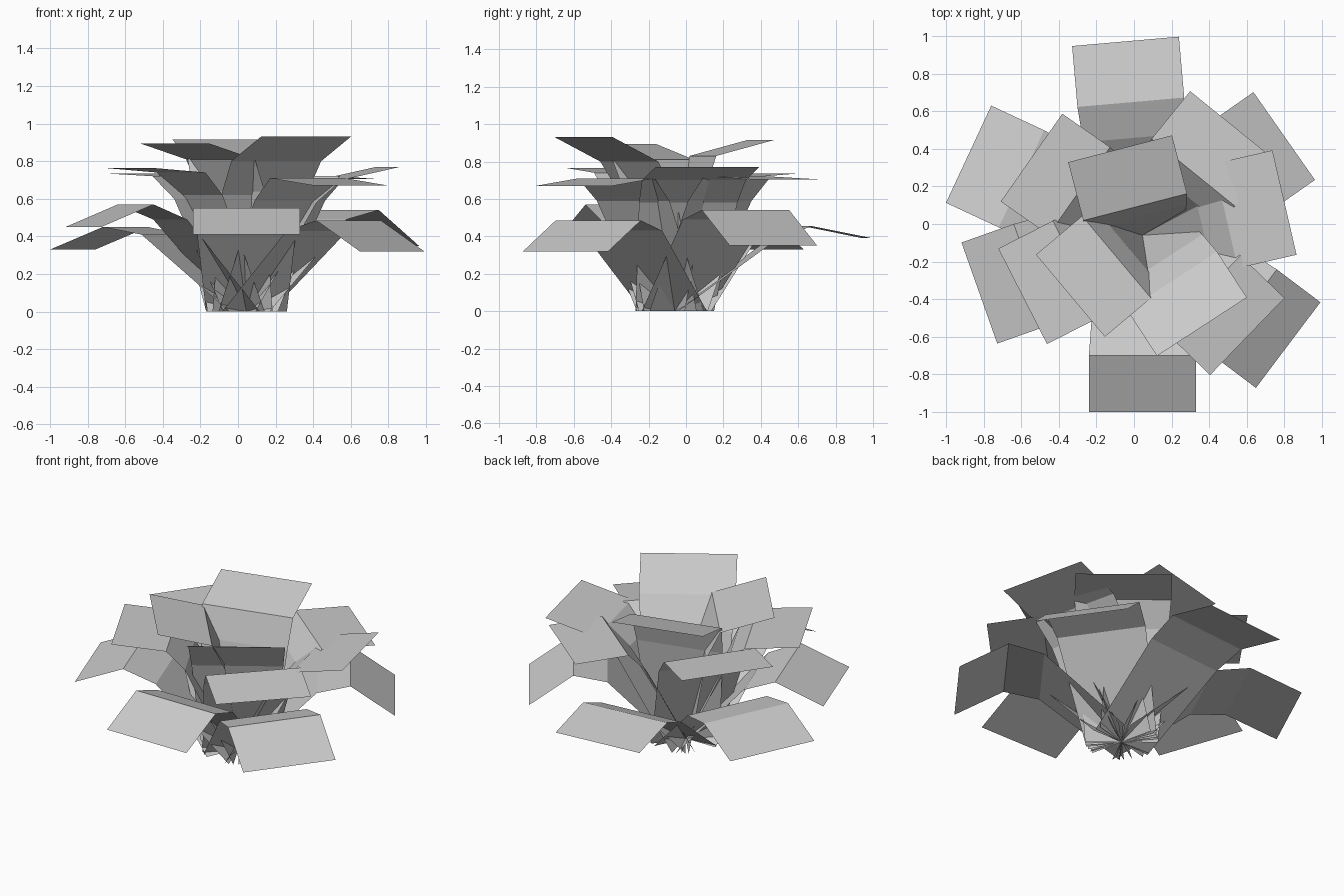
import bpy, math
from mathutils import Vector

if "Cube" in bpy.data.objects:
    bpy.data.objects.remove(bpy.data.objects["Cube"])

PIVOT = Vector((0.045, -0.06, 0))
HALF = (0.215, 0.27, 0.285, 0.285)   # half width at root, two folds, tip

def leaf(name, azimuth, *folds):
    """Bent flat card growing from the pivot; folds are (radius, height)."""
    a = math.radians(azimuth)
    out = Vector((math.cos(a), math.sin(a), 0))
    side = Vector((-math.sin(a), math.cos(a), 0))
    verts = []
    for (r, z), w in zip(((0, 0),) + folds, HALF):
        c = PIVOT + out * r + Vector((0, 0, z))
        verts += [c + side * w, c - side * w]
    faces = [(2 * i, 2 * i + 1, 2 * i + 3, 2 * i + 2) for i in range(3)]
    mesh = bpy.data.meshes.new(name)
    mesh.from_pydata(verts, [], faces)
    bpy.context.collection.objects.link(bpy.data.objects.new(name, mesh))

# drooping outer ring, arched middle ring, upright inner ring
rings = {
    "outer_leaf": [
        (-90, (.44, .48), (.64, .55), (.94, .41)),
        (-37, (.47, .43), (.68, .485), (.97, .32)),
        (35, (.46, .49), (.66, .54), (.92, .35)),
        (95, (.52, .38), (.71, .455), (1.035, .39)),
        (155, (.49, .41), (.71, .45), (1.02, .33)),
        (199.5, (.43, .49), (.625, .57), (.92, .45)),
    ],
    "middle_leaf": [
        (-44, (.32, .59), (.45, .71), (.775, .67)),
        (13, (.32, .58), (.455, .70), (.775, .77)),
        (51, (.31, .59), (.43, .72), (.755, .705)),
        (145, (.28, .60), (.41, .72), (.72, .735)),
        (207, (.28, .62), (.39, .74), (.715, .765)),
    ],
    "inner_leaf": [
        (-57, (.17, .62), (.29, .80), (.58, .93)),
        (104.5, (.10, .64), (.155, .83), (.475, .915)),
        (220, (.10, .64), (.18, .81), (.50, .895)),
    ],
}
for ring, leaves in rings.items():
    for i, (az, *folds) in enumerate(leaves):
        leaf(f"{ring}_{i + 1}", az, *folds)
